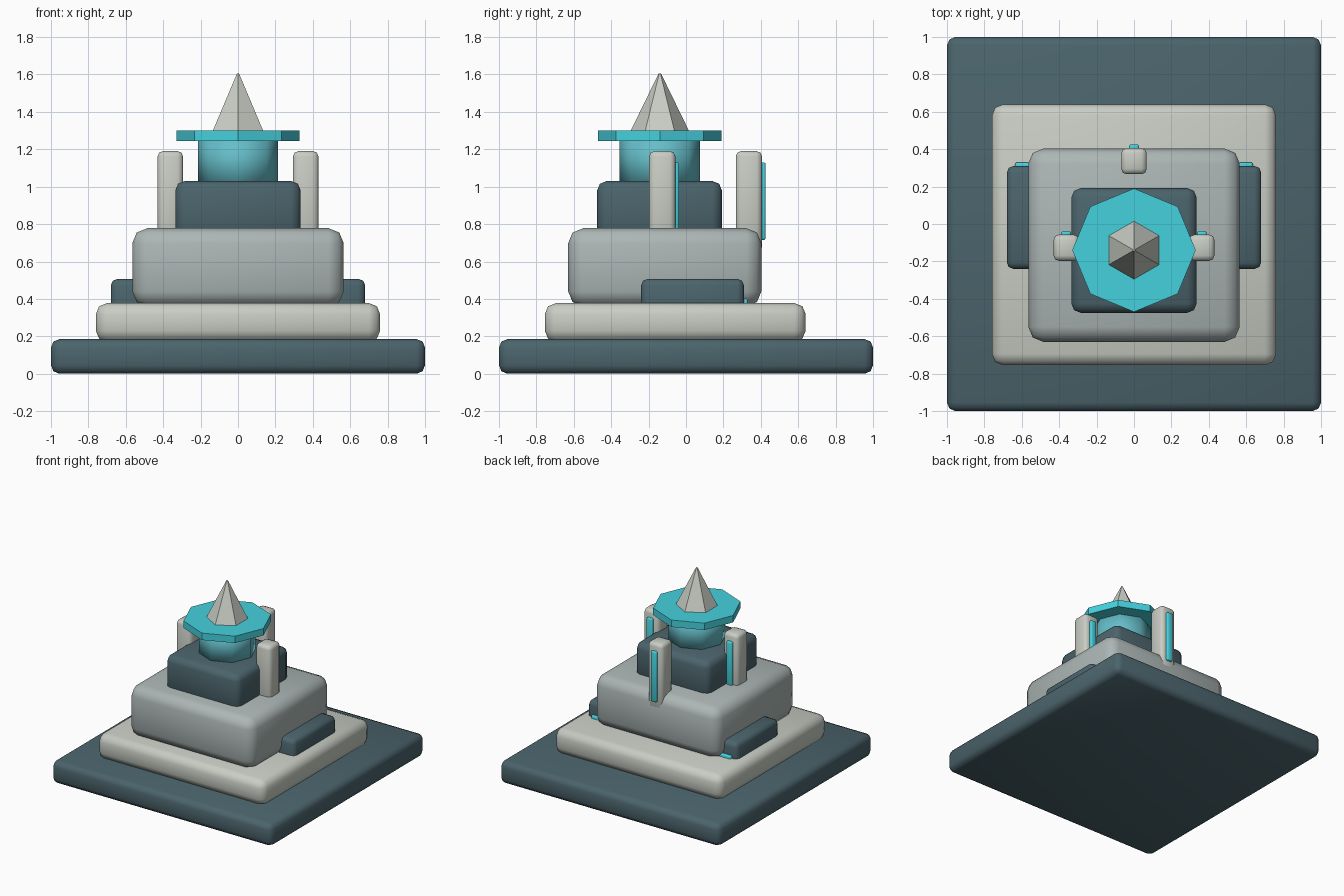
import bpy
from math import pi, radians

if "Cube" in bpy.data.objects:
    bpy.data.objects.remove(bpy.data.objects["Cube"])


def material(name, rgb):
    m = bpy.data.materials.new(name)
    m.diffuse_color = (*rgb, 1)
    m.use_nodes = True
    m.node_tree.nodes["Principled BSDF"].inputs["Base Color"].default_value = m.diffuse_color
    return m


DARK = material("dark_slate", (0.07, 0.127, 0.15))
PALE = material("pale_stone", (0.58, 0.61, 0.55))
GREY = material("mid_grey", (0.41, 0.47, 0.46))
CYAN = material("cyan", (0.06, 0.64, 0.73))
TEAL = material("soft_cyan", (0.13, 0.51, 0.58))


def block(name, lo, hi, bevel, mat):
    """Rounded box between two corners."""
    bpy.ops.mesh.primitive_cube_add(size=1, location=[(a + b) / 2 for a, b in zip(lo, hi)])
    ob = bpy.context.object
    ob.name = name
    ob.scale = [b - a for a, b in zip(lo, hi)]
    bpy.ops.object.transform_apply(location=False, rotation=False, scale=True)
    ob.data.materials.append(mat)
    mod = ob.modifiers.new("rounded_edges", 'BEVEL')
    mod.width = bevel
    mod.segments = 2
    bpy.ops.object.modifier_apply(modifier=mod.name)
    bpy.ops.object.shade_smooth_by_angle(angle=radians(50))
    return ob


def prism(name, sides, r1, r2, z0, z1, mat):
    """Low-sided drum or spike on the tower axis."""
    bpy.ops.mesh.primitive_cone_add(vertices=sides, radius1=r1, radius2=r2, depth=z1 - z0,
                                    location=(0, AXIS_Y, (z0 + z1) / 2))
    ob = bpy.context.object
    ob.name = name
    ob.data.materials.append(mat)
    return ob


AXIS_Y = -0.14

# Stepped platform and tower body
block("base_slab", (-1, -1, 0), (1, 1, 0.185), 0.045, DARK)
block("lower_step", (-0.76, -0.755, 0.17), (0.76, 0.64, 0.378), 0.06, PALE)
block("main_body", (-0.565, -0.63, 0.36), (0.565, 0.403, 0.778), 0.08, GREY)
block("upper_body", (-0.335, -0.475, 0.72), (0.335, 0.192, 1.03), 0.05, DARK)

# Side pods with rear glow strips
for side, s in (("left", -1), ("right", 1)):
    x0, x1 = sorted((s * 0.44, s * 0.68))
    block(f"{side}_pod", (x0, -0.24, 0.25), (x1, 0.31, 0.507), 0.035, DARK)
    x0, x1 = sorted((s * 0.485, s * 0.635))
    block(f"{side}_pod_strip", (x0, 0.29, 0.34), (x1, 0.33, 0.402), 0.01, CYAN)

# Three pillars with glow strips on their rear faces
for name, x, y in (("left", -0.362, -0.127), ("right", 0.362, -0.127), ("rear", 0, 0.336)):
    block(f"{name}_pillar", (x - 0.068, y - 0.07, 0.65), (x + 0.068, y + 0.07, 1.19), 0.028, PALE)
    block(f"{name}_pillar_strip", (x - 0.026, y + 0.05, 0.715), (x + 0.026, y + 0.09, 1.13),
          0.01, CYAN)

# Turret drum, octagonal disc and hexagonal spike
drum = prism("turret_drum", 8, 0.215, 0.215, 1.0, 1.27, TEAL)
drum.data.shade_smooth()
prism("turret_disc", 8, 0.33, 0.33, 1.243, 1.3, CYAN)
prism("spike", 6, 0.16, 0.006, 1.29, 1.606, PALE)
